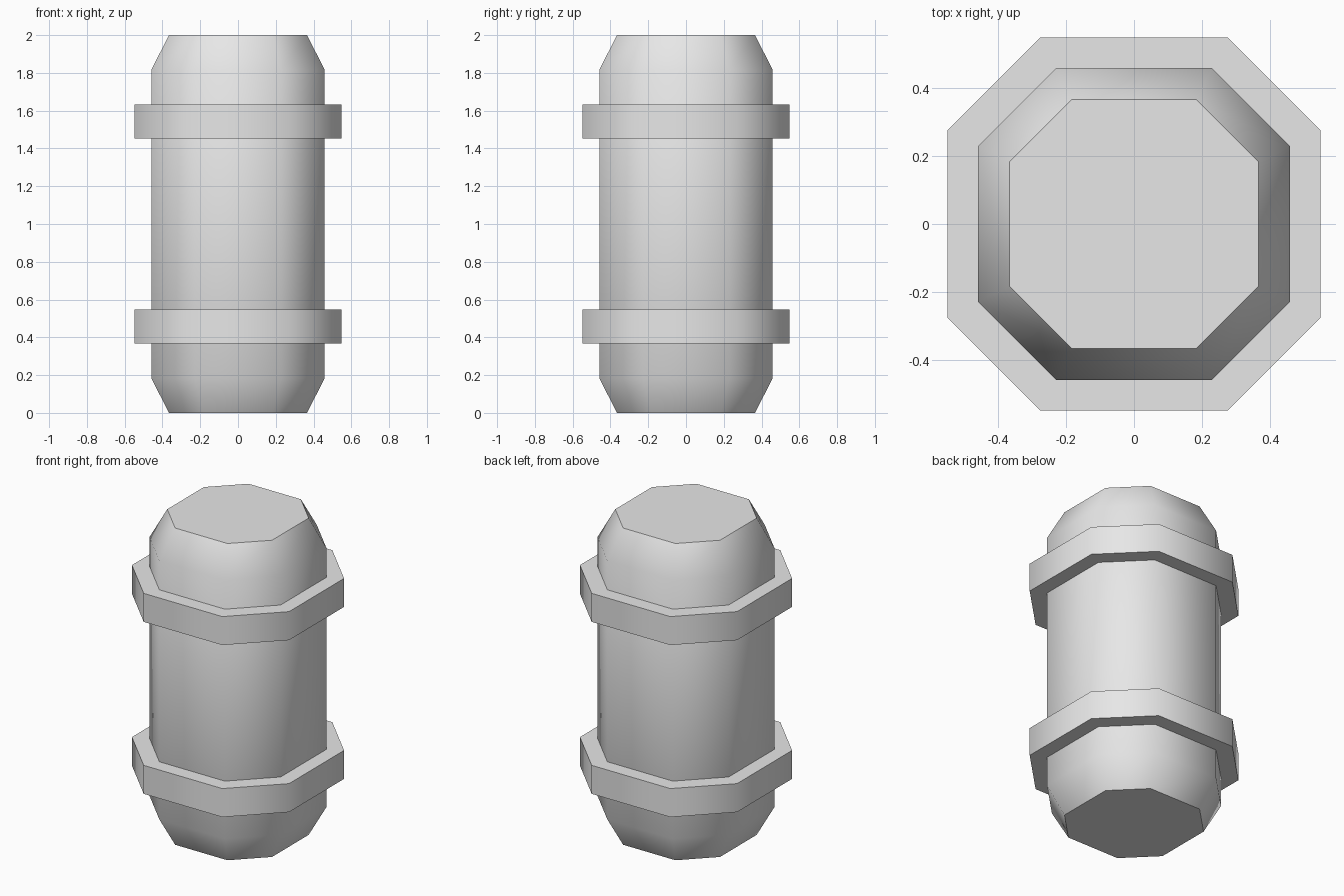
import bpy, bmesh, math

if "Cube" in bpy.data.objects:
    bpy.data.objects.remove(bpy.data.objects["Cube"])

metal = bpy.data.materials.new("light grey")
metal.diffuse_color = (0.8, 0.8, 0.8, 1)
metal.use_nodes = True
metal.node_tree.nodes["Principled BSDF"].inputs["Base Color"].default_value = metal.diffuse_color


def octagon(r):
    """Octagon of half-width r whose straight sides are r long."""
    h = r / 2
    return [(r, -h), (r, h), (h, r), (-h, r), (-r, h), (-r, -h), (-h, -r), (h, -r)]


def octagonal_solid(name, profile):
    """Stack octagons along a (radius, height) profile and cap both ends."""
    bm = bmesh.new()
    rings = [[bm.verts.new((x, y, z)) for x, y in octagon(r)] for r, z in profile]
    for low, high in zip(rings, rings[1:]):
        for i in range(8):
            j = (i + 1) % 8
            bm.faces.new((low[i], low[j], high[j], high[i]))
    bm.faces.new(rings[0][::-1])
    bm.faces.new(rings[-1])
    mesh = bpy.data.meshes.new(name)
    bm.to_mesh(mesh)
    bm.free()
    mesh.materials.append(metal)
    obj = bpy.data.objects.new(name, mesh)
    bpy.context.collection.objects.link(obj)
    # Smooth around the sides, sharp at the flat ends
    bpy.ops.object.select_all(action='DESELECT')
    obj.select_set(True)
    bpy.context.view_layer.objects.active = obj
    bpy.ops.object.shade_smooth_by_angle(angle=math.radians(50))
    return obj


# Barrel body with tapered ends
octagonal_solid("body", [(0.366, 0), (0.458, 0.183), (0.458, 1.817), (0.366, 2)])

# Two protruding bands
for name, z in (("lower_band", 0.367), ("upper_band", 1.453)):
    octagonal_solid(name, [(0.549, z), (0.549, z + 0.18)])
